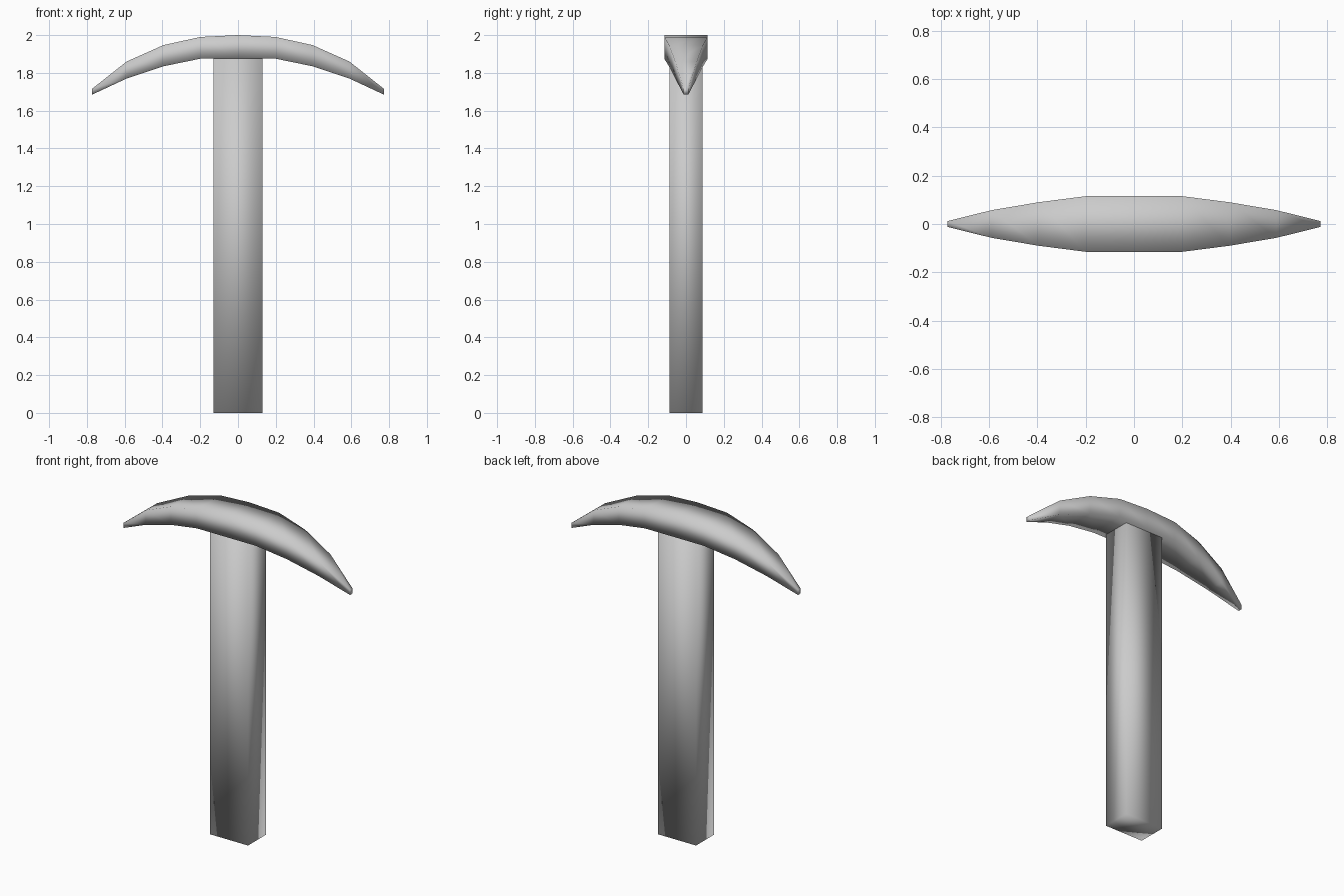
import bpy
import bmesh

cube = bpy.data.objects.get("Cube")
if cube:
    bpy.data.objects.remove(cube, do_unlink=True)

grey = bpy.data.materials.new("plain_grey")
grey.use_nodes = True
colour = (0.6, 0.6, 0.6, 1)
grey.diffuse_color = colour
grey.node_tree.nodes["Principled BSDF"].inputs["Base Color"].default_value = colour


def loft(name, loops):
    """Skin a row of four-cornered loops, cap both ends, shade fully smooth."""
    bm = bmesh.new()
    rings = [[bm.verts.new(p) for p in loop] for loop in loops]
    for a, b in zip(rings, rings[1:]):
        for i in range(4):
            j = (i + 1) % 4
            bm.faces.new((a[i], a[j], b[j], b[i]))
    bm.faces.new(rings[0])
    bm.faces.new(rings[-1])
    bmesh.ops.recalc_face_normals(bm, faces=bm.faces)
    for f in bm.faces:
        f.smooth = True
    mesh = bpy.data.meshes.new(name)
    bm.to_mesh(mesh)
    bm.free()
    mesh.materials.append(grey)
    obj = bpy.data.objects.new(name, mesh)
    bpy.context.collection.objects.link(obj)
    return obj


# Handle: plain rectangular bar running up into the head
hx, hy = 0.13, 0.088
loft("handle", [[(-hx, -hy, z), (hx, -hy, z), (hx, hy, z), (-hx, hy, z)]
                for z in (0, 1.9)])

# Pick head: rectangular sections (x, half depth, bottom, top), mirrored in x
half = [(0, 0.115, 1.875, 2.0),
        (0.2, 0.115, 1.875, 1.99),
        (0.395, 0.09, 1.835, 1.947),
        (0.59, 0.057, 1.77, 1.86),
        (0.772, 0.012, 1.685, 1.716)]
sections = [(-x, d, lo, hi) for x, d, lo, hi in reversed(half[1:])] + half
loft("pick_head", [[(x, -d, lo), (x, d, lo), (x, d, hi), (x, -d, hi)]
                   for x, d, lo, hi in sections])
